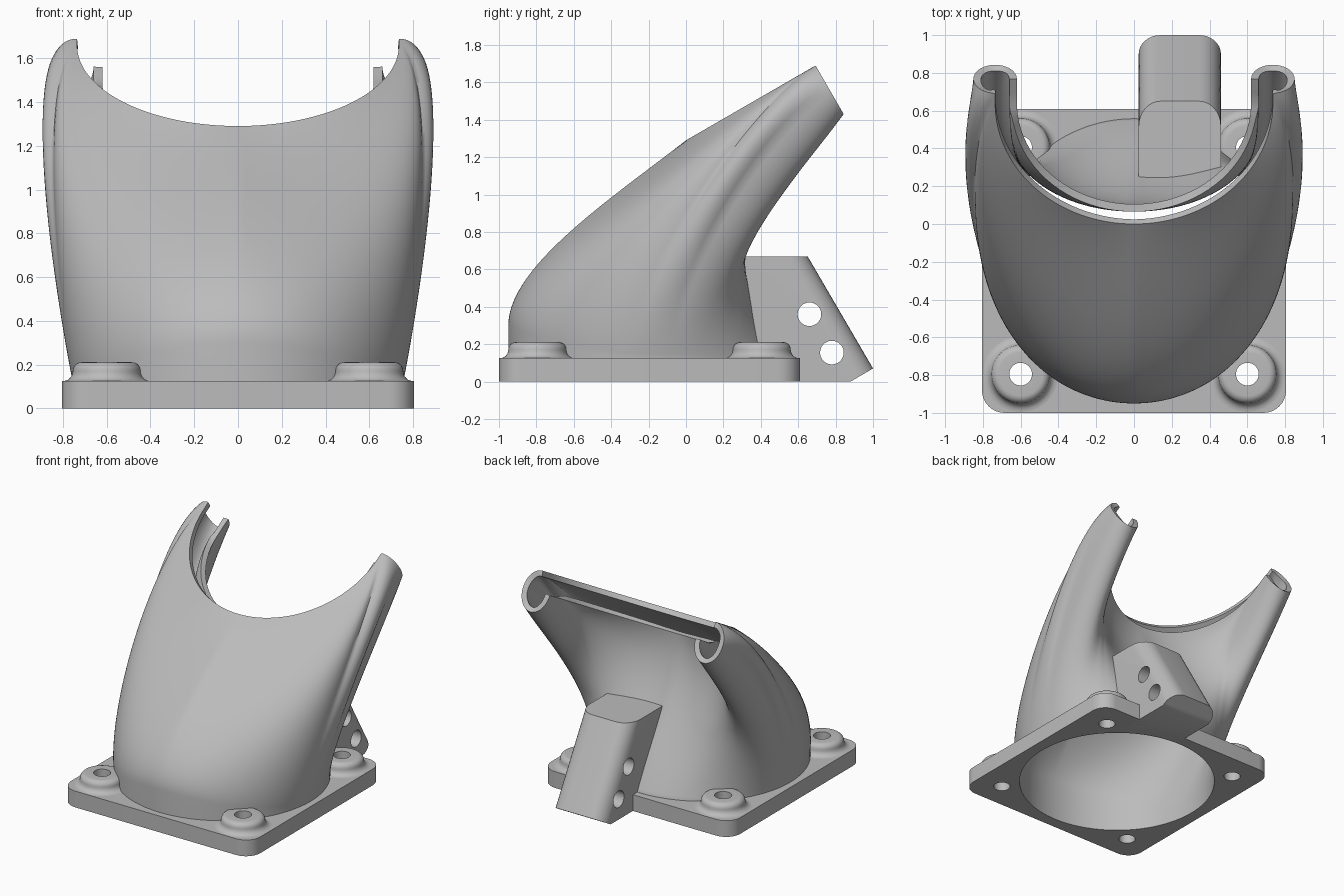
import bpy, bmesh
from math import sin, cos, pi
from mathutils import Vector, Matrix

if "Cube" in bpy.data.objects:
    bpy.data.objects.remove(bpy.data.objects["Cube"])

grey = bpy.data.materials.new("plain_grey")
grey.use_nodes = True
grey.diffuse_color = (0.5, 0.5, 0.5, 1)
grey.node_tree.nodes["Principled BSDF"].inputs["Base Color"].default_value = (0.5, 0.5, 0.5, 1)


def make(name, bm):
    mesh = bpy.data.meshes.new(name)
    bm.to_mesh(mesh)
    bm.free()
    mesh.materials.append(grey)
    ob = bpy.data.objects.new(name, mesh)
    bpy.context.collection.objects.link(ob)
    return ob


def activate(ob):
    bpy.ops.object.select_all(action='DESELECT')
    ob.select_set(True)
    bpy.context.view_layer.objects.active = ob


def cut(ob, cutter):
    activate(ob)
    mod = ob.modifiers.new("cut", 'BOOLEAN')
    mod.operation, mod.solver, mod.object = 'DIFFERENCE', 'EXACT', cutter
    bpy.ops.object.modifier_apply(modifier=mod.name)


def smooth(ob, angle=35):
    activate(ob)
    bpy.ops.object.shade_smooth_by_angle(angle=angle * pi / 180)


def loft(rings, cap=False, cyclic=False):
    bm = bmesh.new()
    vs = [[bm.verts.new(p) for p in r] for r in rings]
    n = len(vs[0])
    pairs = list(zip(vs, vs[1:])) + ([(vs[-1], vs[0])] if cyclic else [])
    for a, b in pairs:
        for i in range(n):
            j = (i + 1) % n
            bm.faces.new((a[i], a[j], b[j], b[i]))
    if cap:
        bm.faces.new(vs[0][::-1])
        bm.faces.new(vs[-1])
    bm.normal_update()
    return bm


def cylinder(name, r, depth, centre, axis='Z'):
    bm = bmesh.new()
    bmesh.ops.create_cone(bm, cap_ends=True, segments=48, radius1=r, radius2=r, depth=depth)
    rot = Matrix.Rotation(pi / 2, 4, 'Y') if axis == 'X' else Matrix()
    bm.transform(Matrix.Translation(centre) @ rot)
    ob = make(name, bm)
    ob.hide_render = True
    return ob


# Duct: every streamline runs from the round base to the tilted crescent mouth
U = Vector((0, cos(pi / 6), 0.5))
N = Vector((0, -0.5, cos(pi / 6)))
X = Vector((1, 0, 0))
TIP = Vector((0, 0, 1.29))
END = 0.80
CY = -0.195
HALF = 96
LAYERS = 40
C0, C1 = 0.46, 0.74     # share of the half ring that forms the arm end


def arc_rim(f, radius, start):
    # quarter circle followed by a short straight run to the arm end
    arc = radius * pi / 2
    d = f * (arc + END - start - radius)
    if d < arc:
        a = d / radius
        return radius * sin(a), start + radius * (1 - cos(a)), a
    return radius, start + radius + d - arc, pi / 2


def streamline(s):
    th = -pi / 2 + pi * s
    back, front = max(0, sin(th)), max(0, -sin(th)) ** 2
    p0 = Vector((0.755 * cos(th), CY + 0.755 * sin(th), 0.12 + 0.18 * front))
    t0 = Vector((0.2 * cos(th) * (1 - front), -0.5 * back ** 1.3, 1))
    m0 = 1.3 - 0.35 * front - 0.15 * back
    m1 = 1.5 - 0.4 * min(1, s / 0.7)
    if s <= C0:         # front rim
        x, u, a = arc_rim(s / C0, 0.735, 0)
        n, t1 = 0, U + N * (0.14 * cos(a) + 0.2 * sin(2 * a)) - X * 0.5 * sin(a)
    elif s < C1:        # arm end
        c = pi / 2 - 1.5 * pi * (s - C0) / (C1 - C0)
        x, u, n = 0.735 + 0.115 * cos(c), END, -0.15 + 0.15 * sin(c)
        t1 = U + N * 0.45 * max(0, -sin(c)) - X * (0.5 * max(0, sin(c)) + 0.12 * max(0, cos(c)))
    else:               # back rim
        x, u, a = arc_rim((1 - s) / (1 - C1), 0.62, 0.035)
        n, t1 = -0.15, U * (0.45 + 0.55 * sin(a)) + N * 0.79 * cos(a)
    p1 = TIP + X * x + U * u + N * n
    return p0, t0 * m0, p1, t1.normalized() * m1


def hermite(line, t):
    p0, t0, p1, t1 = line
    return (p0 * (2 * t**3 - 3 * t**2 + 1) + t0 * (t**3 - 2 * t**2 + t)
            + p1 * (3 * t**2 - 2 * t**3) + t1 * (t**3 - t**2))


lines = [streamline(k / HALF) for k in range(HALF + 1)]


def ring(t):
    half = [hermite(l, t) for l in lines]
    half[0].x = half[-1].x = 0
    return half + [Vector((-p.x, p.y, p.z)) for p in half[-2:0:-1]]


def at_height(points, z):
    return [Vector((p.x, p.y, z)) for p in points]


rings = [at_height(ring(0), 0)] + [ring(j / LAYERS) for j in range(LAYERS + 1)]
duct = make("duct", loft(rings))
activate(duct)
wall = duct.modifiers.new("wall", 'SOLIDIFY')
wall.thickness, wall.offset = 0.04, -1
bpy.ops.object.modifier_apply(modifier=wall.name)
smooth(duct, 50)

# Helper: slightly shrunken lower duct volume, keeps the air path clear
low = [at_height(ring(0), -0.1)] + rings[:int(LAYERS * 0.62)]
bm = loft(low, cap=True)
for v, nrm in [(v, v.normal.copy()) for v in bm.verts]:
    v.co -= Vector((nrm.x, nrm.y, 0)) * 0.02
air = make("air_cutter", bm)
air.hide_render = True
helpers = [air]

# Base plate with rounded corners
bm = bmesh.new()
bmesh.ops.create_cube(bm, size=1)
bm.transform(Matrix.Translation((0, CY, 0.0625)) @ Matrix.Diagonal((1.61, 1.61, 0.125, 1)))
upright = [e for e in bm.edges if abs(e.verts[0].co.z - e.verts[1].co.z) > 0.1]
bmesh.ops.bevel(bm, geom=upright, offset=0.12, segments=8, affect='EDGES', profile=0.5)
plate = make("base_plate", bm)
opening = cylinder("opening_cutter", 0.73, 1, (0, CY, 0))
helpers.append(opening)
cut(plate, opening)

# Screw bosses: rounded top, concave fillet at the foot
profile = [(0.06, 0.1), (0.2, 0.1), (0.2, 0.125)]
profile += [(0.2 - 0.045 * sin(a), 0.17 - 0.045 * cos(a)) for a in (i * pi / 12 for i in range(1, 7))]
profile += [(0.115 + 0.04 * cos(a), 0.171 + 0.04 * sin(a)) for a in (i * pi / 12 for i in range(1, 7))]
profile += [(0.06, 0.211)]
for sx, side in ((1, "left"), (-1, "right")):
    for sy, end in ((-1, "front"), (1, "back")):
        cx, cy = sx * 0.6, CY + sy * 0.6
        turns = [[(cx + r * cos(i * pi / 24), cy + r * sin(i * pi / 24), z) for i in range(48)]
                 for r, z in profile]
        boss = make(f"{end}_{side}_boss", loft(turns, cyclic=True))
        cut(boss, air)
        smooth(boss)
        hole = cylinder("screw_cutter", 0.06, 1, (cx, cy, 0))
        helpers.append(hole)
        cut(plate, hole)
smooth(plate)

# Slanted mounting block on the back
outline = [(0.1, 0), (0.88, 0), (1.0, 0.07), (0.65, 0.67), (0.1, 0.67)]
bm = loft([[(x, y, z) for y, z in outline] for x in (0.025, 0.46)], cap=True)
slanted = [e for e in bm.edges
           if abs(e.verts[0].co.x - e.verts[1].co.x) < 0.01
           and min(v.co.y for v in e.verts) > 0.6 and max(v.co.z for v in e.verts) > 0.5]
bmesh.ops.bevel(bm, geom=slanted, offset=0.115, segments=8, affect='EDGES', profile=0.5)
bmesh.ops.recalc_face_normals(bm, faces=bm.faces)
block = make("mounting_block", bm)
cut(block, air)
for y, z in ((0.66, 0.36), (0.78, 0.155)):
    hole = cylinder("bolt_cutter", 0.063, 2, (0.24, y, z), 'X')
    helpers.append(hole)
    cut(block, hole)
smooth(block)

for ob in helpers:
    bpy.data.objects.remove(ob)
